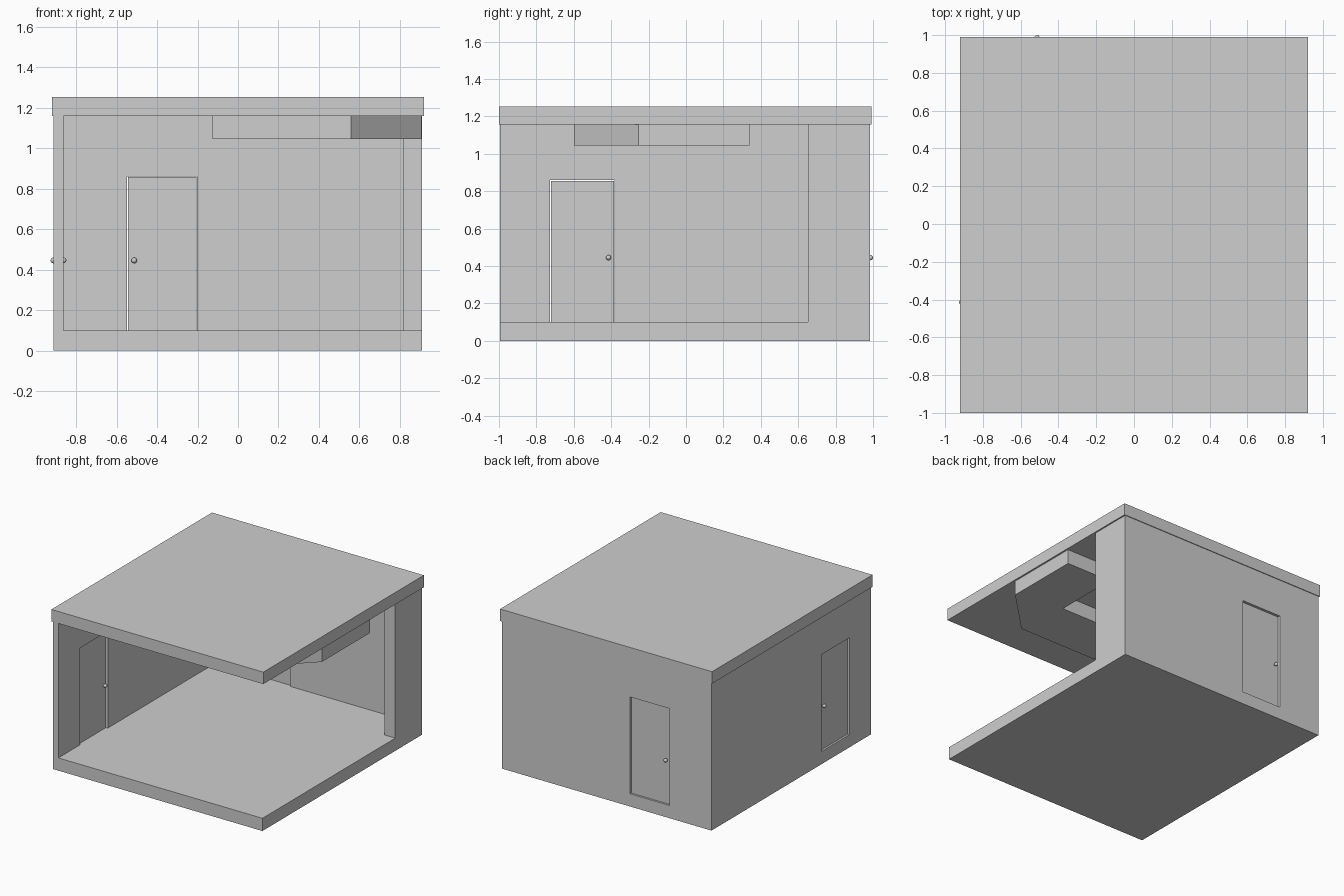
import bpy, bmesh
from mathutils import Vector, Matrix

cube = bpy.data.objects.get("Cube")
if cube:
    bpy.data.objects.remove(cube, do_unlink=True)

grey = bpy.data.materials.new("light grey")
grey.use_nodes = True
grey.diffuse_color = (0.62, 0.62, 0.62, 1)
grey.node_tree.nodes["Principled BSDF"].inputs["Base Color"].default_value = grey.diffuse_color


def finish(name, bm):
    bmesh.ops.recalc_face_normals(bm, faces=bm.faces)
    mesh = bpy.data.meshes.new(name)
    bm.to_mesh(mesh)
    bm.free()
    mesh.materials.append(grey)
    obj = bpy.data.objects.new(name, mesh)
    bpy.context.collection.objects.link(obj)
    return obj


def prism(name, outline, axis, start, end):
    """Extrude a 2D outline along one axis; the outline uses the other two axes in order."""
    def place(p, depth):
        co = list(p)
        co.insert("xyz".index(axis), depth)
        return Vector(co)
    bm = bmesh.new()
    face = bm.faces.new([bm.verts.new(place(p, start)) for p in outline])
    moved = bmesh.ops.extrude_face_region(bm, geom=[face], use_keep_orig=True)["geom"]
    verts = [g for g in moved if isinstance(g, bmesh.types.BMVert)]
    bmesh.ops.translate(bm, verts=verts, vec=place((0, 0), end - start))
    return finish(name, bm)


def rect(a, b, c, d):
    return [(a, c), (b, c), (b, d), (a, d)]


# Main dimensions
LEFT, RIGHT, FRONT, BACK = -0.911, 0.909, -0.995, 0.985
FLOOR, CEILING, TOP = 0.1, 1.158, 1.252
WALL = 0.048
DOOR_TOP, GAP, DOOR_THICK, KNOB_Z = 0.86, 0.004, 0.017, 0.445


def wall_with_door(name, axis, lo, hi, start, end, door_lo, door_hi, knob_at):
    # Wall with a doorway notch rising from the floor
    prism(name + "_wall", [(lo, FLOOR), (door_lo, FLOOR), (door_lo, DOOR_TOP),
                           (door_hi, DOOR_TOP), (door_hi, FLOOR), (hi, FLOOR),
                           (hi, CEILING), (lo, CEILING)], axis, start, end)
    # Door leaf, set back from both wall faces
    mid = (start + end) / 2
    prism(name + "_door", rect(door_lo + GAP, door_hi - GAP, FLOOR, DOOR_TOP - GAP),
          axis, mid - DOOR_THICK / 2, mid + DOOR_THICK / 2)
    # A round knob on each side, joined by a spindle
    bm = bmesh.new()
    for side in (-1, 1):
        bmesh.ops.create_uvsphere(bm, u_segments=20, v_segments=12, radius=0.014,
                                  matrix=Matrix.Translation((0, 0, side * 0.025)))
    bmesh.ops.create_cone(bm, cap_ends=True, segments=16, radius1=0.007,
                          radius2=0.007, depth=0.05)
    turn = Matrix.Rotation(1.570796, 4, "Y" if axis == "x" else "X")
    spot = (mid, knob_at, KNOB_Z) if axis == "x" else (knob_at, mid, KNOB_Z)
    bm.transform(Matrix.Translation(spot) @ turn)
    for f in bm.faces:
        f.smooth = len(f.verts) < 5
    finish(name + "_door_knobs", bm)


# Floor slab and overhanging roof slab
prism("floor_slab", rect(LEFT, RIGHT, FRONT, BACK), "z", 0, FLOOR)
prism("roof_slab", rect(-0.92, 0.92, -1.0, 0.991), "z", CEILING, TOP)

# Side wall and back wall, each with a door
wall_with_door("side", "x", FRONT, BACK, LEFT, LEFT + WALL, -0.727, -0.382, -0.414)
wall_with_door("back", "y", LEFT + WALL, RIGHT, BACK - WALL, BACK, -0.548, -0.202, -0.513)

# Short thick return wall at the back corner
prism("corner_pier", rect(0.815, RIGHT, 0.652, BACK - WALL), "z", FLOOR, CEILING)

# L-shaped dropped ceiling with a clipped outer corner
prism("dropped_ceiling", [(-0.126, -0.6), (0.558, -0.6), (0.907, -0.255), (0.907, 0.34),
                          (0.515, 0.34), (0.515, -0.185), (-0.126, -0.185)],
      "z", 1.044, CEILING)
